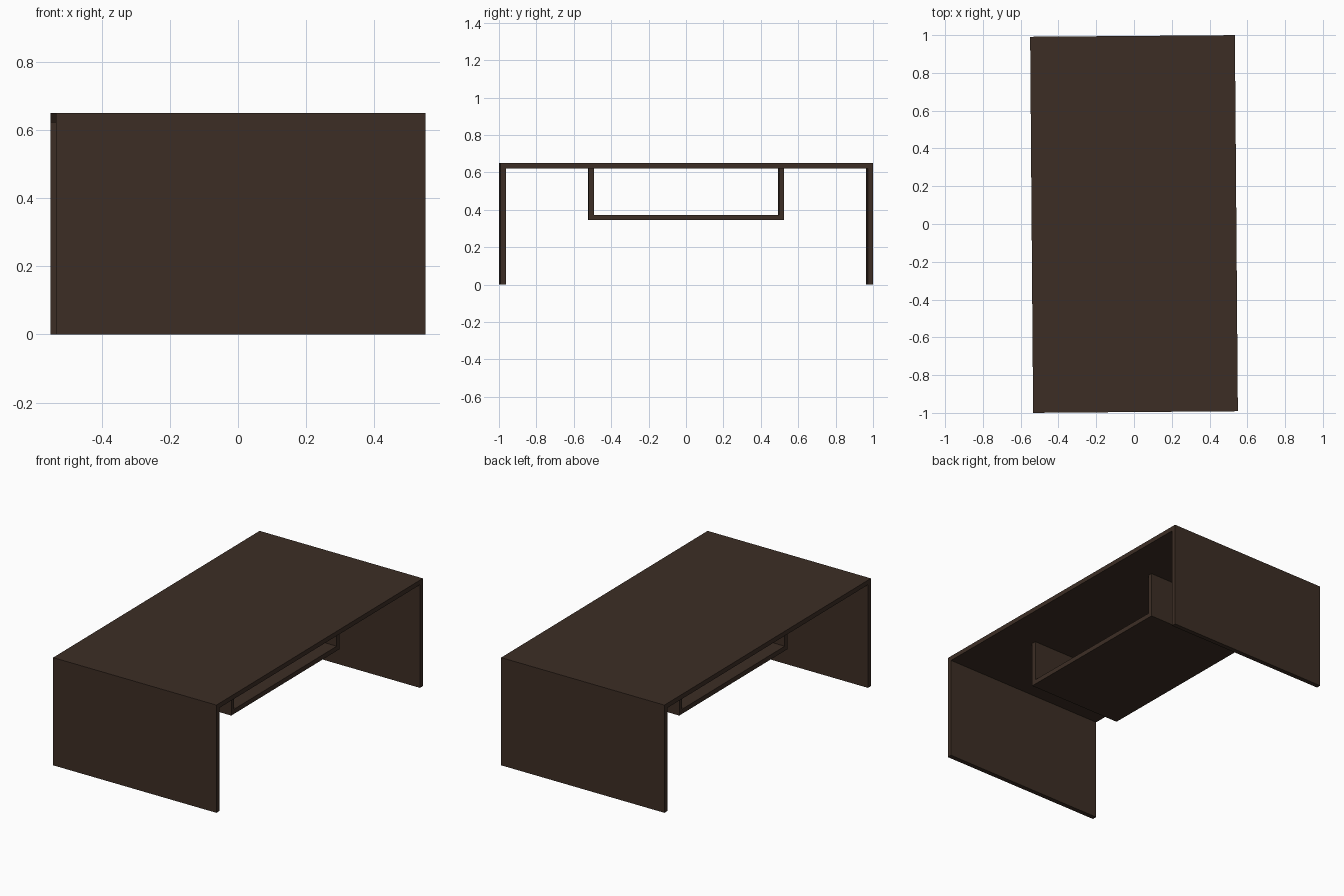
import bpy
import math
from mathutils import Matrix

if "Cube" in bpy.data.objects:
    bpy.data.objects.remove(bpy.data.objects["Cube"])

WIDTH, LENGTH, HEIGHT = 1.084, 1.991, 0.65
BOARD = 0.028                       # thickness of every board
SHELF_W, SHELF_L, SHELF_Z = 0.63, 1.045, 0.345
TURN = Matrix.Rotation(0.0079, 4, 'Z')   # the desk stands very slightly turned

wood = bpy.data.materials.new("dark_brown_wood")
wood.diffuse_color = (0.046, 0.027, 0.018, 1)
wood.use_nodes = True
wood.node_tree.nodes["Principled BSDF"].inputs["Base Color"].default_value = wood.diffuse_color


def board(name, x, y, z):
    """Box spanning the given (min, max) ranges."""
    bpy.ops.mesh.primitive_cube_add(size=1)
    ob = bpy.context.object
    ob.name = name
    spans = (x, y, z)
    size = [b - a for a, b in spans]
    centre = [(a + b) / 2 for a, b in spans]
    ob.data.transform(TURN @ Matrix.Translation(centre) @ Matrix.Diagonal((*size, 1)))
    ob.data.materials.append(wood)
    return ob


w, l = WIDTH / 2, LENGTH / 2
sw, sl = SHELF_W / 2, SHELF_L / 2
under = HEIGHT - BOARD

# Top board and hanging shelf
board("table_top", (-w, w), (-l, l), (under, HEIGHT))
board("shelf", (-sw, sw), (-sl, sl), (SHELF_Z, SHELF_Z + BOARD))

# Panel legs and shelf hangers at both ends
for side, s in (("front", -1), ("back", 1)):
    board(side + "_leg", (-w, w), sorted((s * l, s * (l - BOARD))), (0, under))
    board(side + "_shelf_hanger", (-sw, sw), sorted((s * sl, s * (sl - BOARD))),
          (SHELF_Z + BOARD, under))
